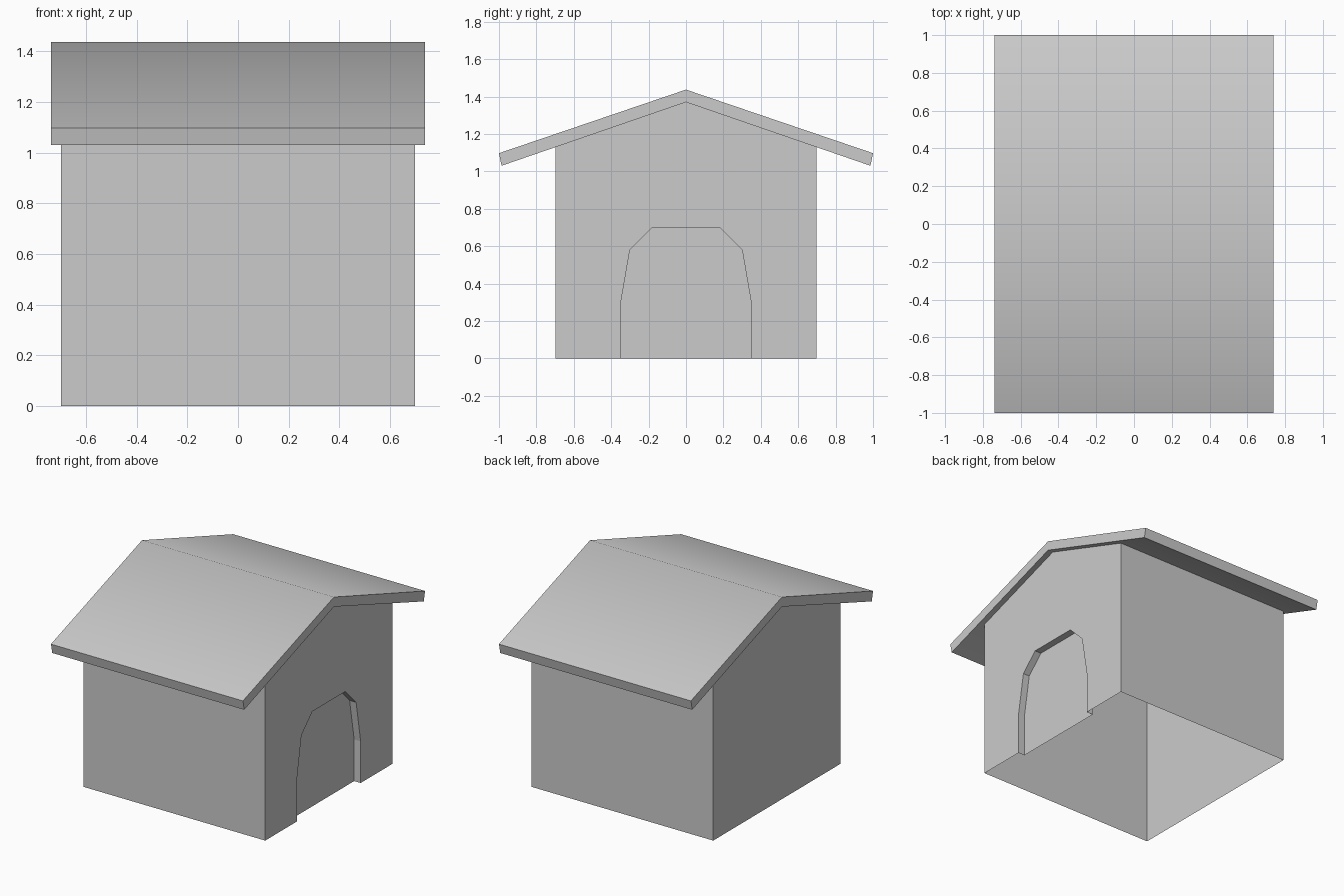
import bpy
import bmesh
from math import radians

if "Cube" in bpy.data.objects:
    bpy.data.objects.remove(bpy.data.objects["Cube"])


def finish(name, bm):
    mesh = bpy.data.meshes.new(name)
    bm.to_mesh(mesh)
    bm.free()
    obj = bpy.data.objects.new(name, mesh)
    bpy.context.collection.objects.link(obj)
    return obj


def ring(bm, profile, x):
    return [bm.verts.new((x, y, z)) for y, z in profile]


def bridge(bm, a, b, closed=False):
    n = len(a)
    for i in range(n if closed else n - 1):
        j = (i + 1) % n
        bm.faces.new((a[i], b[i], b[j], a[j]))


def mirrored(half):
    return half + [(-y, z) for y, z in reversed(half) if y != 0]


W = 0.698            # half width of the walls
R = 0.738            # half length of the roof
DOOR_DEPTH = 0.05

# House shell: open underneath, with the doorway recessed into the +x gable
gable = mirrored([(W, 0), (W, 1.13), (0, 1.37)])
door = mirrored([(-0.35, 0), (-0.35, 0.29), (-0.30, 0.58), (-0.18, 0.70)])
bm = bmesh.new()
front = ring(bm, gable, W)
back = ring(bm, gable, -W)
rim = ring(bm, door, W)
panel = ring(bm, door, W - DOOR_DEPTH)
bm.faces.new(front + rim)
bm.faces.new(back[::-1])
bm.faces.new(panel[::-1])
bridge(bm, rim, panel)
for i in (0, 3):     # side walls
    bm.faces.new((front[i], back[i], back[i + 1], front[i + 1]))
finish("house_walls", bm)

# Roof slab: chevron profile extruded along x, smooth over the ridge
roof_profile = [(1, 1.097), (0, 1.437), (-1, 1.097),
                (-0.986, 1.03), (0, 1.37), (0.986, 1.03)]
bm = bmesh.new()
right = ring(bm, roof_profile, R)
left = ring(bm, roof_profile, -R)
bridge(bm, right, left, closed=True)
# gable ends split at the ridge
for i, j, k, m in ((0, 1, 4, 5), (1, 2, 3, 4)):
    bm.faces.new((right[i], right[j], right[k], right[m]))
    bm.faces.new((left[m], left[k], left[j], left[i]))
bmesh.ops.recalc_face_normals(bm, faces=bm.faces)
roof = finish("roof", bm)
bpy.context.view_layer.objects.active = roof
roof.select_set(True)
bpy.ops.object.shade_smooth_by_angle(angle=radians(45))
